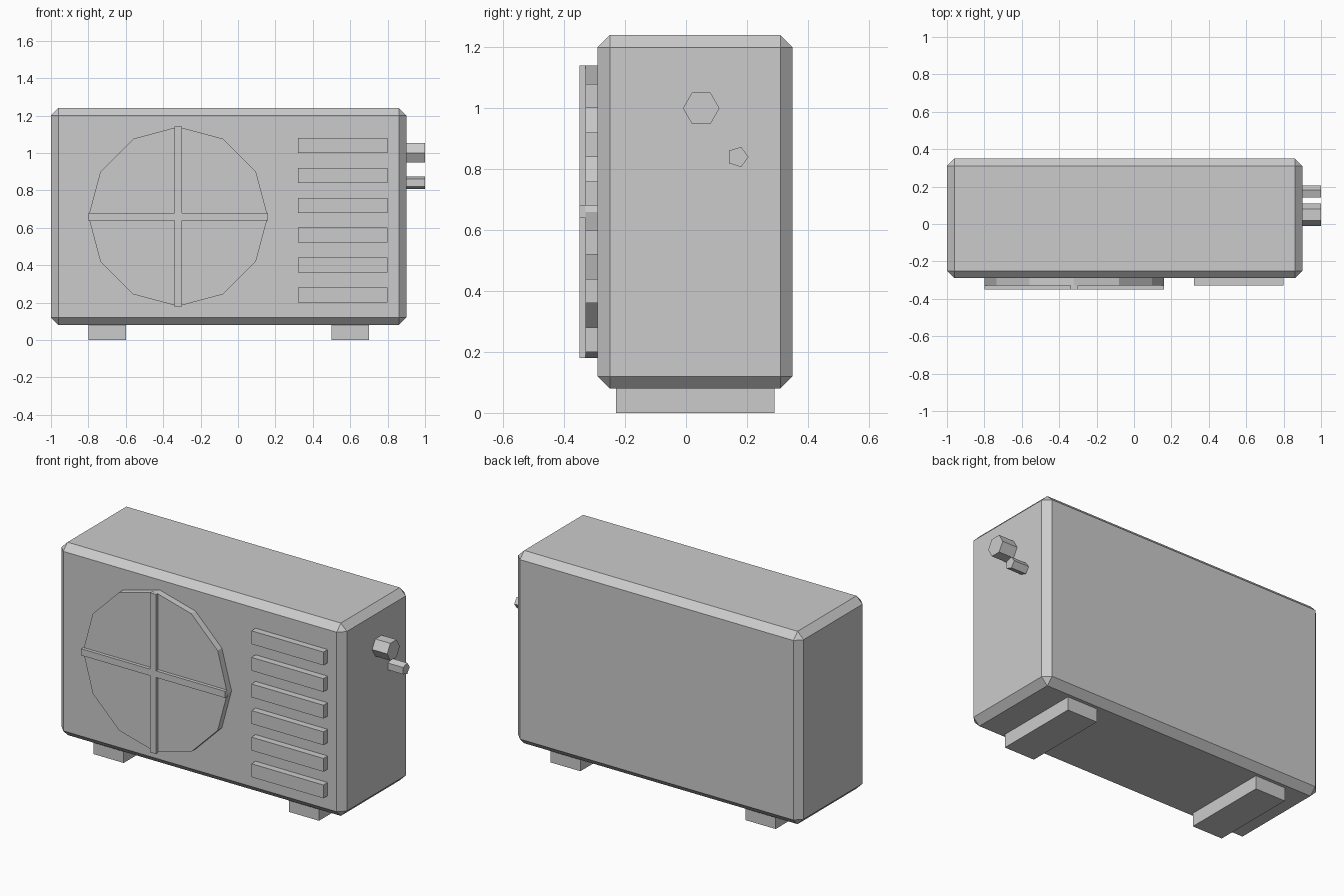
import bpy, bmesh, math
from mathutils import Matrix

if "Cube" in bpy.data.objects:
    bpy.data.objects.remove(bpy.data.objects["Cube"])

grey = bpy.data.materials.new("light grey")
grey.diffuse_color = (0.6, 0.6, 0.6, 1)
grey.use_nodes = True
grey.node_tree.nodes["Principled BSDF"].inputs["Base Color"].default_value = grey.diffuse_color


def finish(name, bm):
    bmesh.ops.recalc_face_normals(bm, faces=bm.faces[:])
    mesh = bpy.data.meshes.new(name)
    bm.to_mesh(mesh)
    bm.free()
    mesh.materials.append(grey)
    obj = bpy.data.objects.new(name, mesh)
    bpy.context.collection.objects.link(obj)
    return obj


def box(name, x, y, z, bevel=0):
    """Box from (min, max) ranges, with an optional flat chamfer."""
    bm = bmesh.new()
    size = [r[1] - r[0] for r in (x, y, z)]
    mid = [(r[0] + r[1]) / 2 for r in (x, y, z)]
    bmesh.ops.create_cube(bm, size=1, matrix=Matrix.Translation(mid) @ Matrix.Diagonal((*size, 1)))
    if bevel:
        bmesh.ops.bevel(bm, geom=bm.edges[:], offset=bevel, segments=1, affect='EDGES')
    return finish(name, bm)


def prism(name, sides, radius, centre, axis, depth):
    """Low-poly cylinder along x or y; the first corner points sideways."""
    bm = bmesh.new()
    verts = []
    for i in range(sides):
        a = 2 * math.pi * i / sides
        u, v = radius * math.cos(a), radius * math.sin(a)
        off = (0, u, v) if axis == 'x' else (u, 0, v)
        verts.append(bm.verts.new([c + o for c, o in zip(centre, off)]))
    face = bm.faces.new(verts)
    top = bmesh.ops.extrude_face_region(bm, geom=[face])["geom"]
    shift = (depth, 0, 0) if axis == 'x' else (0, depth, 0)
    bmesh.ops.translate(bm, vec=shift, verts=[g for g in top if isinstance(g, bmesh.types.BMVert)])
    # the extrusion keeps the starting face, closing both ends
    return finish(name, bm)


# Casing with chamfered edges
box("casing", (-1, 0.9), (-0.29, 0.35), (0.08, 1.24), 0.04)

# Feet
for side, x in (("left", -0.8), ("right", 0.5)):
    box(f"{side}_foot", (x, x + 0.2), (-0.23, 0.29), (0, 0.08))

# Fan cover with crossed guard bars
prism("fan_cover", 12, 0.48, (-0.32, -0.33, 0.66), 'y', 0.04)
box("guard_bar_horizontal", (-0.8, 0.16), (-0.35, -0.33), (0.64, 0.68))
box("guard_bar_vertical", (-0.34, -0.30), (-0.35, -0.33), (0.18, 1.14))

# Vent slats
for i in range(6):
    z = 0.2 + 0.16 * i
    box(f"vent_slat_{i + 1}", (0.32, 0.8), (-0.33, -0.29), (z, z + 0.08))

# Pipe connectors on the right side
prism("large_pipe", 6, 0.06, (0.9, 0.05, 1.0), 'x', 0.1)
prism("small_pipe", 5, 0.035, (0.9, 0.17, 0.84), 'x', 0.1)
